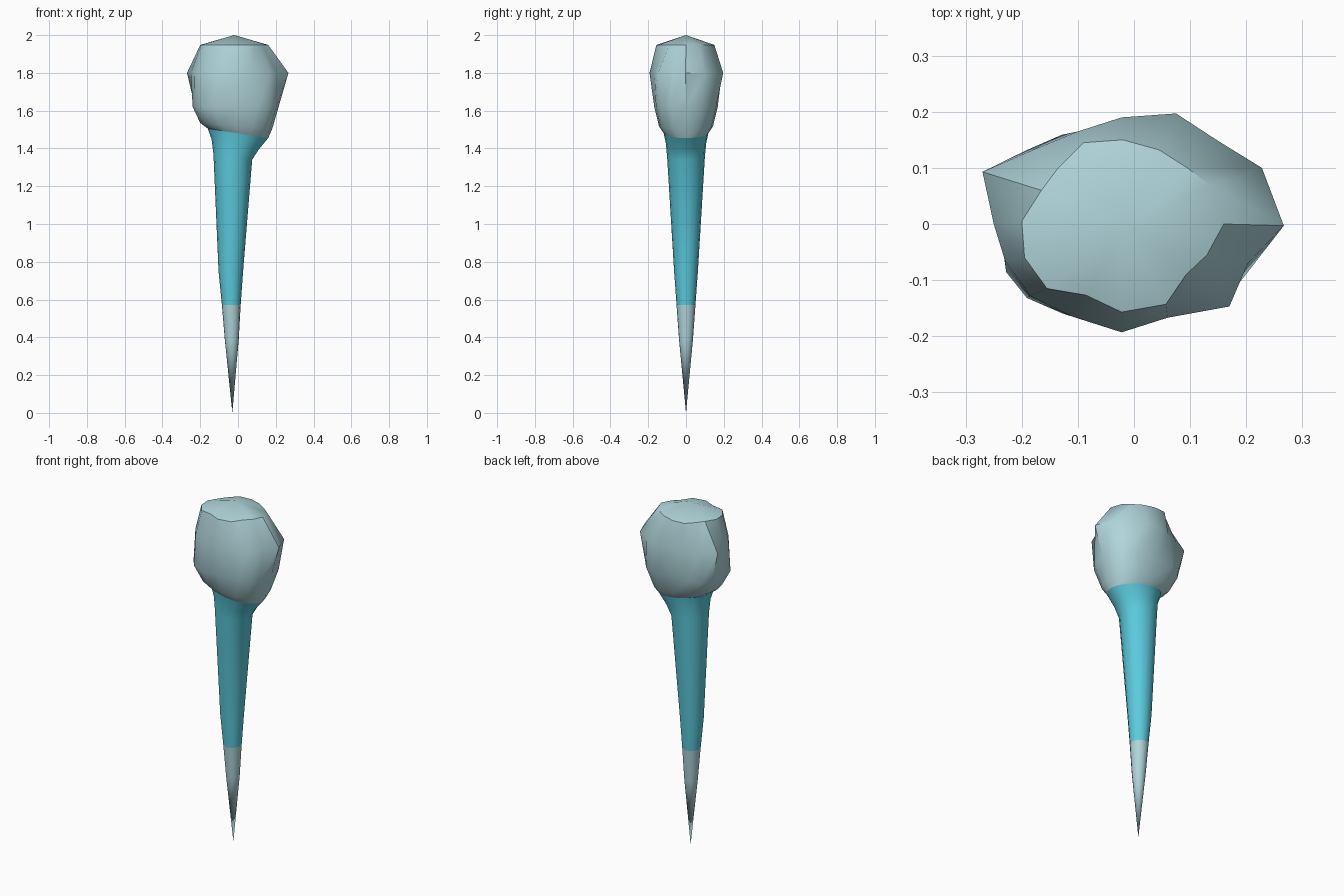
import bpy, bmesh, math
from mathutils import Vector

if "Cube" in bpy.data.objects:
    bpy.data.objects.remove(bpy.data.objects["Cube"])

N = 16


def material(name, rgb):
    m = bpy.data.materials.new(name)
    m.diffuse_color = (*rgb, 1)
    m.use_nodes = True
    m.node_tree.nodes["Principled BSDF"].inputs["Base Color"].default_value = m.diffuse_color
    return m


pale = material("pale enamel", (0.43, 0.66, 0.70))
cyan = material("cyan root", (0.107, 0.597, 0.73))


def ring(x0, x1, hy, z0, z1, power=1.0):
    """Tilted oval: z0 is the height at the left end, z1 at the right end."""
    pts = []
    for i in range(N):
        a = 2 * math.pi * i / N
        c, s = math.cos(a), math.sin(a)
        c = math.copysign(abs(c) ** power, c) if abs(c) > 1e-6 else 0
        s = math.copysign(abs(s) ** power, s) if abs(s) > 1e-6 else 0
        t = (c + 1) / 2
        pts.append(Vector((x0 + (x1 - x0) * t, hy * s, z0 + (z1 - z0) * t)))
    return pts


def loft(name, rings, mat, bottom=None, top=None, angle=40):
    """Skin a stack of rings, optionally closed to a point at either end."""
    bm = bmesh.new()
    rows = [[bm.verts.new(p) for p in r] for r in rings]
    for a, b in zip(rows, rows[1:]):
        for i in range(N):
            j = (i + 1) % N
            bm.faces.new((a[i], a[j], b[j], b[i]))
    if bottom:
        tip = bm.verts.new(bottom)
        for i in range(N):
            bm.faces.new((tip, rows[0][(i + 1) % N], rows[0][i]))
    if top:
        tip = bm.verts.new(top)
        for i in range(N):
            bm.faces.new((rows[-1][i], rows[-1][(i + 1) % N], tip))
    me = bpy.data.meshes.new(name)
    bm.to_mesh(me)
    bm.free()
    me.materials.append(mat)
    ob = bpy.data.objects.new(name, me)
    bpy.context.collection.objects.link(ob)
    bpy.ops.object.select_all(action='DESELECT')
    ob.select_set(True)
    bpy.context.view_layer.objects.active = ob
    bpy.ops.object.shade_smooth_by_angle(angle=math.radians(angle))


# irregular outlines of the crown: widest bulge and biting rim
bulge = [(0.267, -0.003), (0.228, 0.10), (0.15, 0.148), (0.075, 0.197),
         (-0.022, 0.19), (-0.10, 0.165), (-0.185, 0.13), (-0.27, 0.093),
         (-0.25, 0), (-0.23, -0.065), (-0.185, -0.128), (-0.11, -0.165),
         (-0.022, -0.193), (0.06, -0.167), (0.17, -0.147), (0.203, -0.07)]
rim = [(0.16, 0), (0.137, 0.068), (0.095, 0.10), (0.045, 0.132),
       (-0.02, 0.15), (-0.09, 0.145), (-0.135, 0.10), (-0.165, 0.06),
       (-0.20, 0.005), (-0.195, -0.06), (-0.155, -0.115), (-0.085, -0.127),
       (-0.022, -0.157), (0.057, -0.143), (0.093, -0.09), (0.13, -0.055)]

neck = ring(-0.16, 0.16, 0.118, 1.505, 1.455)
root_end = ring(-0.085, 0.014, 0.050, 0.57, 0.57)

# crown with a low pointed cap
loft("crown", [neck,
               ring(-0.20, 0.18, 0.143, 1.535, 1.50, 0.85),
               ring(-0.24, 0.215, 0.168, 1.62, 1.62, 0.7),
               [Vector((x, y, 1.80)) for x, y in bulge],
               [Vector((x, y, 1.948)) for x, y in rim]],
     pale, top=(-0.02, 0, 2.0))

# coloured root, flaring into the neck
loft("root", [root_end,
              ring(-0.103, 0.027, 0.063, 0.75, 0.75),
              ring(-0.13, 0.075, 0.10, 1.37, 1.34),
              ring(-0.14, 0.11, 0.106, 1.45, 1.395),
              neck], cyan)

# pale root tip
loft("root_tip", [ring(-0.070, 0.004, 0.037, 0.39, 0.39), root_end],
     pale, bottom=(-0.03, 0, 0))
